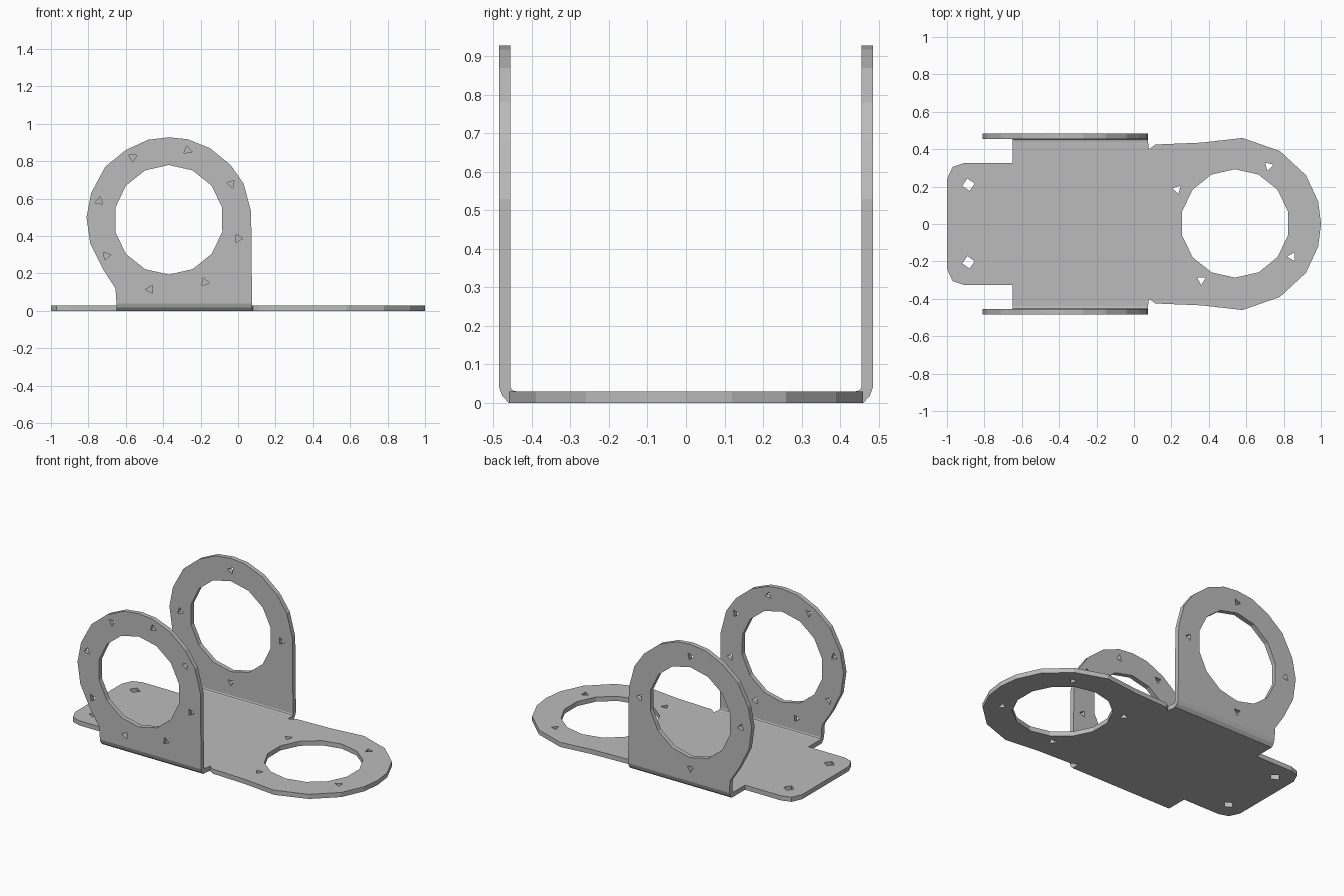
import bpy, bmesh, math
from mathutils import Vector

cube = bpy.data.objects.get("Cube")
if cube:
    bpy.data.objects.remove(cube, do_unlink=True)

T = 0.03          # sheet thickness
Y_IN = 0.455      # inner face of the side flanges

steel = bpy.data.materials.new("sheet_grey")
steel.use_nodes = True
GREY = (0.5, 0.5, 0.5, 1)
steel.diffuse_color = GREY
steel.node_tree.nodes["Principled BSDF"].inputs["Base Color"].default_value = GREY


def ring(cx, cy, r, n, turn=0.0):
    """Regular polygon outline; turn is in degrees."""
    a0 = math.radians(turn)
    return [(cx + r * math.cos(a0 + math.tau * i / n),
             cy + r * math.sin(a0 + math.tau * i / n)) for i in range(n)]


def plate(name, loops, place, depth):
    """Fill an outline with holes, then thicken it along depth."""
    bm = bmesh.new()
    for loop in loops:
        vs = [bm.verts.new(place(u, v)) for u, v in loop]
        for a, b in zip(vs, vs[1:] + vs[:1]):
            bm.edges.new((a, b))
    depth = Vector(depth)
    bmesh.ops.triangle_fill(bm, edges=bm.edges[:], use_beauty=True, normal=depth.normalized())
    out = bmesh.ops.extrude_face_region(bm, geom=bm.faces[:], use_keep_orig=True)
    moved = [g for g in out["geom"] if isinstance(g, bmesh.types.BMVert)]
    bmesh.ops.translate(bm, verts=moved, vec=depth)
    bmesh.ops.recalc_face_normals(bm, faces=bm.faces[:])
    mesh = bpy.data.meshes.new(name)
    bm.to_mesh(mesh)
    bm.free()
    mesh.materials.append(steel)
    obj = bpy.data.objects.new(name, mesh)
    bpy.context.collection.objects.link(obj)
    return obj


# Base: chamfered tab, wide middle, relief notches and round end
half = [(-1, 0.24), (-0.97, 0.305), (-0.91, 0.325), (-0.65, 0.325), (-0.65, 0.44),
        (0.075, 0.44), (0.08, 0.4), (0.115, 0.425), (0.36, 0.435), (0.58, 0.46),
        (0.78, 0.39), (0.92, 0.26), (0.985, 0.12)]
outline = half + [(1, 0)] + [(x, -y) for x, y in reversed(half)]
base_loops = [outline, ring(0.54, 0.003, 0.29, 14, 13)]
for x, y, turn in [(0.23, 0.185, 45), (0.72, 0.31, 135), (0.845, -0.175, 60), (0.36, -0.3, 30)]:
    base_loops.append(ring(x, y, 0.027, 3, turn))
for y in (0.21, -0.205):
    base_loops.append(ring(-0.885, y, 0.034, 4, 10))
plate("base_plate", base_loops, lambda x, y: (x, y, 0), (0, 0, T))

# Flanges: round ring with a straight right edge, standing on the bend
flange = [(-0.65, 0.04), (-0.655, 0.12), (-0.72, 0.22), (-0.79, 0.36), (-0.81, 0.5),
          (-0.785, 0.63), (-0.71, 0.77), (-0.6, 0.86), (-0.48, 0.915), (-0.37, 0.928),
          (-0.27, 0.918), (-0.15, 0.87), (-0.04, 0.78), (0.03, 0.68), (0.07, 0.53),
          (0.075, 0.04)]
cx, cz = -0.37, 0.487
# The front has eight screw holes, the back has four
for side, name, count, start, r_hole in ((-1, "front", 8, 30, 0.385), (1, "back", 4, 0, 0.363)):
    loops = [flange, ring(cx, cz, 0.293, 14, 13)]
    for i, (x, z) in enumerate(ring(cx, cz, r_hole, count, start + (-45 if count == 8 else 0))):
        loops.append(ring(x, z, 0.025, 3, 50 * i))
    plate(name + "_flange", loops, lambda x, z: (x, side * Y_IN, z), (0, side * T, 0))

    # Rounded bend joining the base to the flange
    bend = [(0.44, 0), (0.46, 0), (0.477, 0.018), (0.485, 0.04),
            (0.455, 0.04), (0.451, 0.033), (0.44, T)]
    plate(name + "_bend", [bend], lambda y, z: (-0.65, side * y, z), (0.725, 0, 0))
